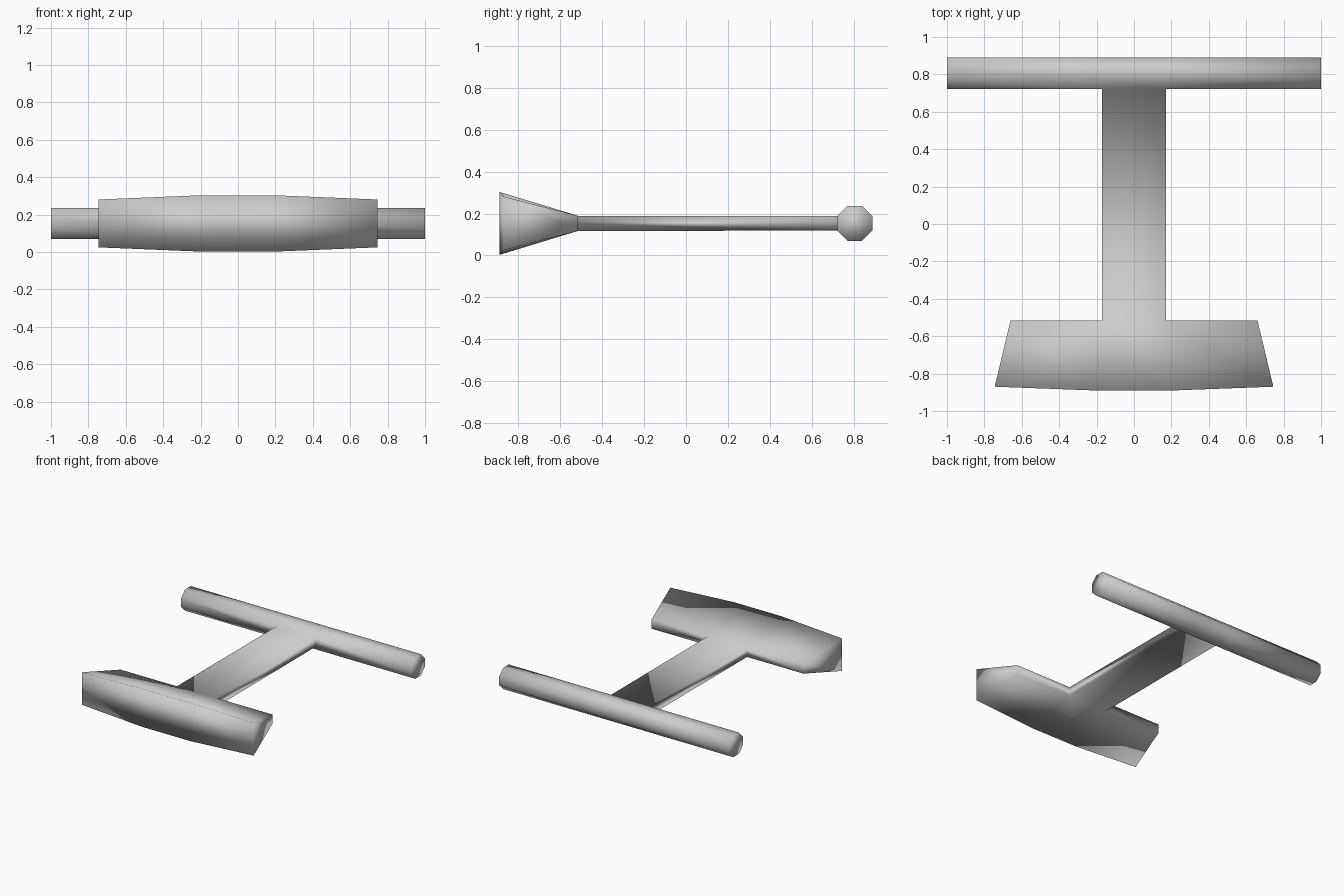
import bpy, bmesh, math

cube = bpy.data.objects.get("Cube")
if cube:
    bpy.data.objects.remove(cube, do_unlink=True)

grey = bpy.data.materials.new("plain_grey")
grey.use_nodes = True
colour = (0.6, 0.6, 0.6, 1)
grey.diffuse_color = colour
grey.node_tree.nodes["Principled BSDF"].inputs["Base Color"].default_value = colour

MID_Z = 0.153
NECK_X = 0.17     # half width of the handle
NECK_Z = 0.036    # half thickness of the handle
bm = bmesh.new()


def loft(sections):
    """Skin a row of closed sections; return the side faces of each span."""
    rings = [[bm.verts.new(p) for p in s] for s in sections]
    n = len(rings[0])
    spans = [[bm.faces.new((a[i], a[(i + 1) % n], b[(i + 1) % n], b[i]))
              for i in range(n)] for a, b in zip(rings, rings[1:])]
    bm.faces.new(rings[0][::-1])
    bm.faces.new(rings[-1])
    return spans


# Rear bar: octagonal, split where the handle meets it
def octagon(x, cy=0.806, r=0.0905):
    angles = [math.pi / 8 + i * math.pi / 4 for i in range(8)]
    return [(x, cy + r * math.cos(a), MID_Z + r * math.sin(a)) for a in angles]


bar = loft([octagon(x) for x in (-1, -NECK_X, NECK_X, 1)])


# Front head: wedge that flares forward, with a slightly bowed front
def wedge(back_x, front_x, front_y, half_z):
    return [(back_x, -0.515, MID_Z - NECK_Z), (back_x, -0.515, MID_Z + NECK_Z),
            (front_x, front_y, MID_Z + half_z), (front_x, front_y, MID_Z - half_z)]


end = (0.66, 0.745, -0.87, 0.128)
middle = (NECK_X, 0.21, -0.89, 0.15)
head = loft([wedge(s * w[0], s * w[1], *w[2:])
             for s, w in ((-1, end), (-1, middle), (1, middle), (1, end))])

# Handle: bridge the facing middle faces of the bar and the head
bar_face = min(bar[1], key=lambda f: f.calc_center_median().y)
head_face = max(head[1], key=lambda f: f.calc_center_median().y)
edges = list(bar_face.edges) + list(head_face.edges)
bmesh.ops.delete(bm, geom=[bar_face, head_face], context="FACES_ONLY")
bmesh.ops.bridge_loops(bm, edges=edges)

bmesh.ops.recalc_face_normals(bm, faces=bm.faces)
for f in bm.faces:
    f.smooth = True

mesh = bpy.data.meshes.new("bar_handle_and_head")
bm.to_mesh(mesh)
bm.free()
mesh.materials.append(grey)
body = bpy.data.objects.new("bar_handle_and_head", mesh)
bpy.context.collection.objects.link(body)
